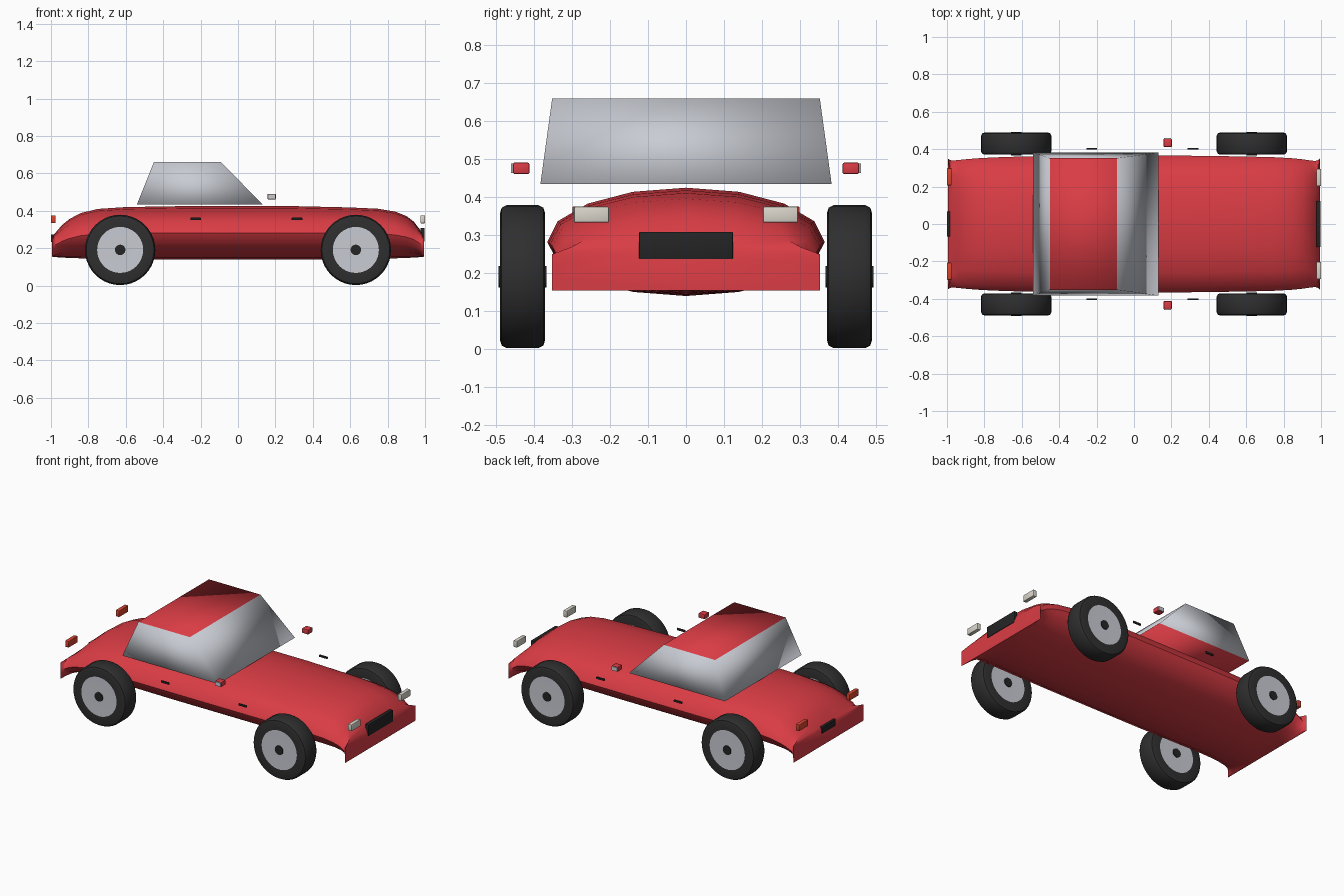
import bpy, bmesh, math

if "Cube" in bpy.data.objects:
    bpy.data.objects.remove(bpy.data.objects["Cube"])


def material(name, r, g, b):
    m = bpy.data.materials.new(name)
    m.diffuse_color = (r, g, b, 1)
    m.use_nodes = True
    m.node_tree.nodes["Principled BSDF"].inputs["Base Color"].default_value = m.diffuse_color
    return m


RED = material("red_paint", 0.70, 0.045, 0.058)
GREY = material("silver_grey", 0.58, 0.60, 0.65)
TYRE = material("tyre_rubber", 0.028, 0.028, 0.028)
BLACK = material("black_trim", 0.018, 0.018, 0.018)
LAMP = material("lamp_white", 0.70, 0.67, 0.60)
TAIL = material("tail_orange", 0.70, 0.06, 0.03)


def finish(name, bm, mats, angle=40):
    """Turn a bmesh into a named object shaded smooth below an angle."""
    bmesh.ops.recalc_face_normals(bm, faces=bm.faces)
    me = bpy.data.meshes.new(name)
    bm.to_mesh(me)
    bm.free()
    for m in mats:
        me.materials.append(m)
    ob = bpy.data.objects.new(name, me)
    bpy.context.collection.objects.link(ob)
    bpy.ops.object.select_all(action='DESELECT')
    bpy.context.view_layer.objects.active = ob
    ob.select_set(True)
    bpy.ops.object.shade_smooth_by_angle(angle=math.radians(angle))
    return ob


def bridge(bm, rings, mat_rule=lambda i: 0):
    """Skin a list of equal closed vertex rings."""
    n = len(rings[0])
    for i in range(len(rings) - 1):
        for k in range(n):
            a, b = rings[i], rings[i + 1]
            f = bm.faces.new((a[k], a[(k + 1) % n], b[(k + 1) % n], b[k]))
            f.material_index = mat_rule(i)


def box(name, x, y, z, mats, bevel=0.0):
    """Box from three (low, high) ranges, with optional rounded edges."""
    bm = bmesh.new()
    bmesh.ops.create_cube(bm, size=1)
    for v in bm.verts:
        for axis, (lo, hi) in enumerate((x, y, z)):
            v.co[axis] = (lo + hi) / 2 + v.co[axis] * (hi - lo)
    if bevel:
        bmesh.ops.bevel(bm, geom=bm.edges[:], offset=bevel, segments=2,
                        profile=0.5, affect='EDGES')
    return finish(name, bm, mats)


# Body: oval sections that turn into a rectangle at both ends
# (x, half width, bottom, top, squareness)
SECTIONS = [
    (-0.995, 0.350, 0.155, 0.258, 1), (-0.985, 0.342, 0.153, 0.273, 0.6),
    (-0.97, 0.339, 0.152, 0.29, 0.3), (-0.94, 0.342, 0.150, 0.325, 0.08),
    (-0.90, 0.346, 0.148, 0.357, 0), (-0.84, 0.351, 0.146, 0.388, 0),
    (-0.75, 0.356, 0.144, 0.410, 0), (-0.60, 0.361, 0.142, 0.420, 0),
    (-0.30, 0.365, 0.140, 0.425, 0), (0.30, 0.365, 0.140, 0.425, 0),
    (0.60, 0.361, 0.142, 0.418, 0), (0.75, 0.357, 0.144, 0.411, 0),
    (0.84, 0.352, 0.146, 0.396, 0), (0.90, 0.346, 0.148, 0.372, 0),
    (0.94, 0.340, 0.150, 0.342, 0.08), (0.97, 0.337, 0.152, 0.303, 0.3),
    (0.985, 0.342, 0.153, 0.276, 0.6), (0.995, 0.352, 0.155, 0.25, 1),
]
bm = bmesh.new()
rings = []
for x, w, lo, hi, sq in SECTIONS:
    ring = []
    for k in range(16):
        a = math.tau * k / 16
        c, s = math.cos(a), math.sin(a)
        grow = 1 + sq * (1 / max(abs(c), abs(s)) - 1)
        ring.append(bm.verts.new((x, w * c * grow,
                                  (lo + hi) / 2 + (hi - lo) / 2 * s * grow)))
    rings.append(ring)
bridge(bm, rings)
bm.faces.new(rings[0])
bm.faces.new(rings[-1])
finish("body", bm, [RED], 50)

# Cabin: tapered box, grey glass sides with red roof and underside
bm = bmesh.new()
rings = []
for x0, x1, w, z in ((-0.54, 0.13, 0.383, 0.435), (-0.45, -0.09, 0.352, 0.66)):
    rings.append([bm.verts.new(p) for p in
                  ((x0, -w, z), (x1, -w, z), (x1, w, z), (x0, w, z))])
bridge(bm, rings)
for r in rings:
    bm.faces.new(r).material_index = 1
finish("cabin", bm, [GREY, RED], 100)

# Wheels: one lathed profile (radius, sideways offset), mirrored across y = 0
HALF = [(0.028, 0.063), (0.028, 0.058), (0.123, 0.058), (0.168, 0.059),
        (0.181, 0.055), (0.188, 0.042)]
PROFILE = HALF + [(r, -d) for r, d in reversed(HALF)]


def wheel_colour(i):
    i = min(i, len(PROFILE) - 2 - i)
    return 2 if i == 0 else 1 if i == 1 else 0


for end, cx in (("rear", -0.63), ("front", 0.63)):
    for side, sy in (("right", -1), ("left", 1)):
        bm = bmesh.new()
        rings = [[bm.verts.new((cx + r * math.cos(math.tau * k / 40),
                                sy * 0.43 + d,
                                0.191 + r * math.sin(math.tau * k / 40)))
                  for k in range(40)] for r, d in PROFILE]
        bridge(bm, rings, wheel_colour)
        for r in (rings[0], rings[-1]):
            bm.faces.new(r).material_index = 2
        finish(f"{end}_{side}_wheel", bm, [TYRE, GREY, BLACK])

# Paired small parts on both sides
for side, s in (("right", -1), ("left", 1)):
    def span(a, b):
        return tuple(sorted((s * a, s * b)))

    box(f"{side}_headlight", (0.975, 1.0), span(0.203, 0.295),
        (0.333, 0.375), [LAMP], 0.004)
    box(f"{side}_tail_light", (-1.0, -0.975), span(0.207, 0.299),
        (0.335, 0.376), [TAIL], 0.004)
    box(f"{side}_rear_door_handle", (-0.255, -0.198), span(0.398, 0.407),
        (0.35, 0.363), [BLACK], 0.002)
    box(f"{side}_front_door_handle", (0.287, 0.344), span(0.398, 0.407),
        (0.35, 0.363), [BLACK], 0.002)
    box(f"{side}_mirror", (0.158, 0.202), span(0.412, 0.455),
        (0.461, 0.491), [RED], 0.004)
    box(f"{side}_mirror_plate", (0.161, 0.199), span(0.455, 0.460),
        (0.464, 0.488), [GREY])

# Front grille and rear plate
box("grille", (0.975, 0.998), (-0.123, 0.123), (0.237, 0.309), [BLACK], 0.002)
box("rear_plate", (-1.0, -0.978), (-0.068, 0.068), (0.232, 0.273), [BLACK], 0.002)
